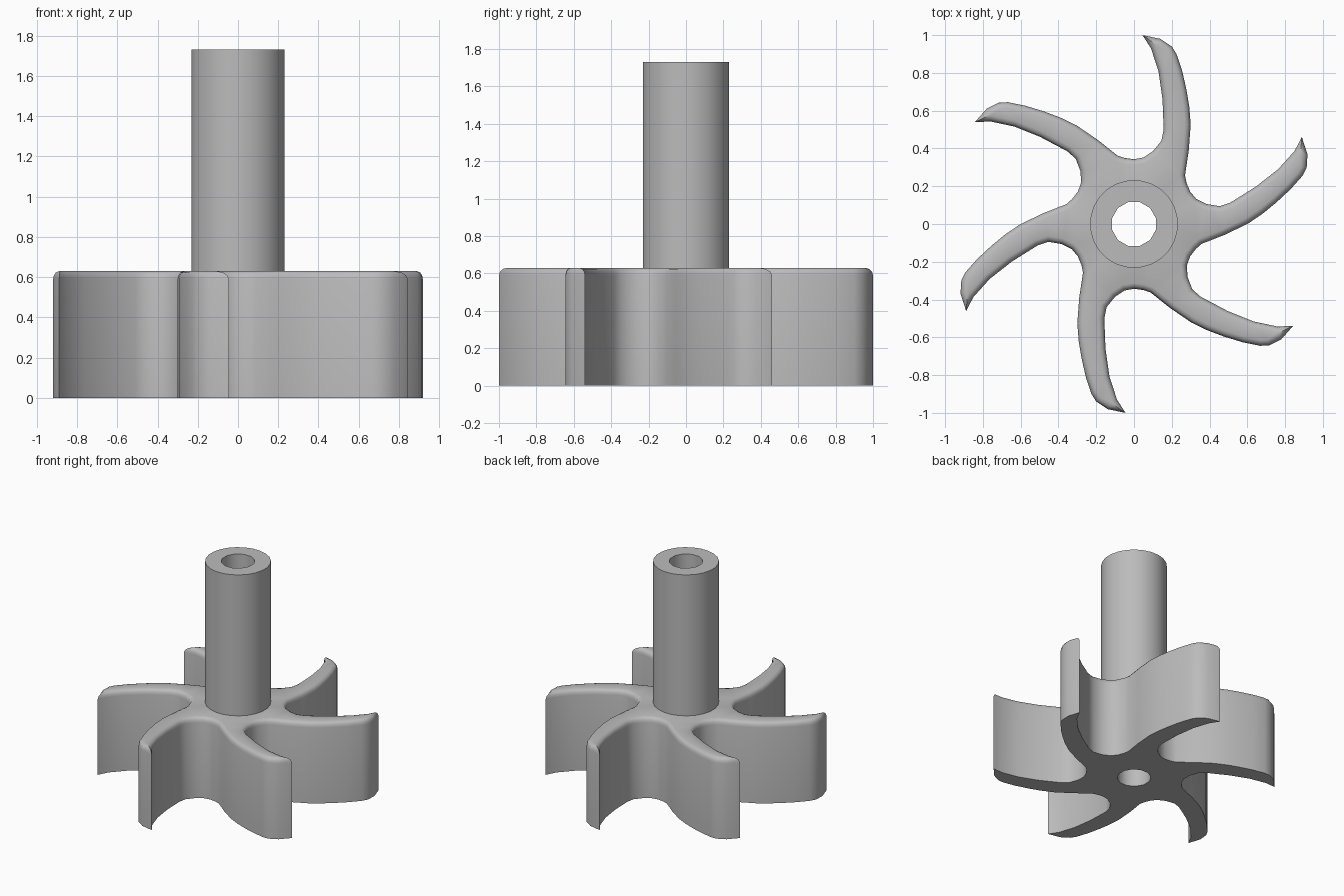
import bpy, bmesh
from math import pi, sin, cos, radians
from mathutils import Vector, Matrix

cube = bpy.data.objects.get("Cube")
if cube:
    bpy.data.objects.remove(cube)

HUB_TOP, SHAFT_TOP = 0.63, 1.73

grey = bpy.data.materials.new("plain grey")
grey.use_nodes = True
colour = (0.5, 0.5, 0.5, 1)
grey.diffuse_color = colour
grey.node_tree.nodes["Principled BSDF"].inputs["Base Color"].default_value = colour


def circle(radius, sides):
    return [Vector((radius * cos((i + 0.5) * 2 * pi / sides),
                    radius * sin((i + 0.5) * 2 * pi / sides))) for i in range(sides)]


def inset(points, distance):
    """Move a counter-clockwise outline inwards with mitred corners."""
    result = []
    for i, p in enumerate(points):
        a = (p - points[i - 1]).normalized()
        b = (points[(i + 1) % len(points)] - p).normalized()
        na, nb = Vector((-a.y, a.x)), Vector((-b.y, b.x))
        result.append(p + (na + nb) * distance / (1 + na.dot(nb)))
    return result


def holed_solid(name, outline, hole, steps, bottom=True):
    """Stack (height, inset) copies of an outline, with a straight hole through."""
    bm = bmesh.new()

    def loop(points, z):
        verts = [bm.verts.new((p.x, p.y, z)) for p in points]
        return verts, [bm.edges.new((v, verts[i - 1])) for i, v in enumerate(verts)]

    def walls(low, high):
        for i in range(len(low)):
            bm.faces.new((low[i - 1], low[i], high[i], high[i - 1]))

    rings = [loop(inset(outline, d), z) for z, d in steps]
    holes = [loop(hole, z) for z in (steps[0][0], steps[-1][0])]
    for stack in (rings, holes):
        for low, high in zip(stack, stack[1:]):
            walls(low[0], high[0])
    # flat caps around the hole
    bmesh.ops.triangle_fill(bm, use_beauty=True, edges=rings[-1][1] + holes[1][1])
    if bottom:
        bmesh.ops.triangle_fill(bm, use_beauty=True, edges=rings[0][1] + holes[0][1])
    bmesh.ops.recalc_face_normals(bm, faces=bm.faces)
    mesh = bpy.data.meshes.new(name)
    bm.to_mesh(mesh)
    bm.free()
    mesh.materials.append(grey)
    obj = bpy.data.objects.new(name, mesh)
    bpy.context.collection.objects.link(obj)
    bpy.ops.object.select_all(action="DESELECT")
    obj.select_set(True)
    bpy.context.view_layer.objects.active = obj
    bpy.ops.object.shade_smooth_by_angle(angle=radians(35))
    return obj


# One curved vane and the rounded notch beside it, repeated six times
vane = [(0.27, 0.257), (0.29, 0.39), (0.3, 0.525), (0.293, 0.62), (0.278, 0.71),
        (0.255, 0.81), (0.225, 0.9), (0.2, 0.94), (0.14, 0.98), (0.045, 1.0),
        (0.09, 0.93), (0.13, 0.807), (0.151, 0.66), (0.157, 0.5), (0.145, 0.44),
        (0.1, 0.385), (0.05, 0.352), (0, 0.343), (-0.05, 0.35)]
star = [Matrix.Rotation(k * pi / 3, 2) @ Vector(p) for k in range(6) for p in vane]

bore = circle(0.12, 12)
rounded_rim = [(0, 0), (0.59, 0), (0.609, 0.004), (0.623, 0.013), (HUB_TOP, 0.03)]
holed_solid("impeller_vanes", star, bore, rounded_rim)
holed_solid("hollow_shaft", circle(0.233, 24), bore,
            [(HUB_TOP, 0), (SHAFT_TOP, 0)], bottom=False)
